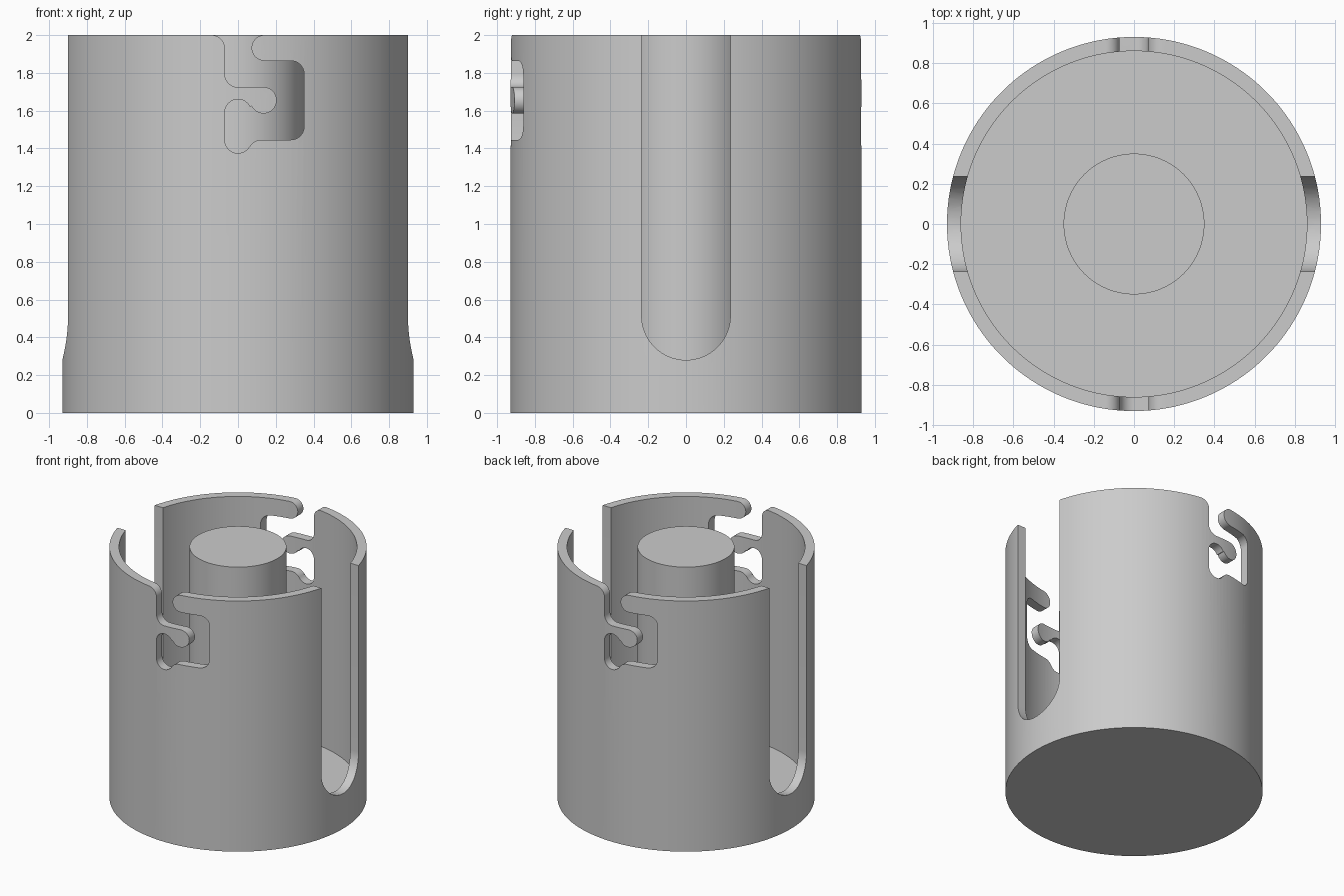
import bpy, bmesh
from math import pi, sin, cos, radians
from mathutils import Matrix, Vector

default = bpy.data.objects.get("Cube")
if default:
    bpy.data.objects.remove(default, do_unlink=True)

OUTER, INNER, POST = 0.93, 0.86, 0.35
HEIGHT, FLOOR = 2.0, 0.12
SEGMENTS = 180

grey = bpy.data.materials.new("light grey")
grey.use_nodes = True
colour = (0.6, 0.6, 0.6, 1)
grey.diffuse_color = colour
grey.node_tree.nodes["Principled BSDF"].inputs["Base Color"].default_value = colour


def finish(name, bm):
    bmesh.ops.recalc_face_normals(bm, faces=bm.faces)
    mesh = bpy.data.meshes.new(name)
    bm.to_mesh(mesh)
    bm.free()
    mesh.materials.append(grey)
    obj = bpy.data.objects.new(name, mesh)
    bpy.context.collection.objects.link(obj)
    return obj


def lathe(name, profile):
    """Spin an (r, z) profile about the z axis."""
    bm = bmesh.new()
    verts = [bm.verts.new((r, 0, z)) for r, z in profile]
    edges = [bm.edges.new(pair) for pair in zip(verts, verts[1:])]
    bmesh.ops.spin(bm, geom=verts + edges, cent=(0, 0, 0), axis=(0, 0, 1),
                   angle=2 * pi, steps=SEGMENTS, use_duplicate=False)
    bmesh.ops.remove_doubles(bm, verts=bm.verts, dist=1e-5)
    return finish(name, bm)


def arc(x, z, r, start, end, steps=14):
    """Points on an arc in the xz plane, angles in degrees."""
    angles = [radians(start + (end - start) * i / steps) for i in range(steps + 1)]
    return [(x + r * cos(a), z + r * sin(a)) for a in angles]


def prism(name, outline, near, far, turn):
    """Extrude an xz outline along y, then turn it about z."""
    bm = bmesh.new()
    face = bm.faces.new([bm.verts.new((x, near, z)) for x, z in outline])
    out = bmesh.ops.extrude_face_region(bm, geom=[face])
    moved = [v for v in out["geom"] if isinstance(v, bmesh.types.BMVert)]
    bmesh.ops.translate(bm, verts=moved, vec=Vector((0, far - near, 0)))
    bm.transform(Matrix.Rotation(turn, 4, "Z"))
    return finish(name, bm)


# Cup with a solid floor, and the central post standing on it
cup = lathe("cup_shell", [(0, 0), (OUTER, 0), (OUTER, HEIGHT), (INNER, HEIGHT),
                          (INNER, FLOOR), (0, FLOOR)])
post = lathe("center_post", [(POST, FLOOR), (POST, HEIGHT), (0, HEIGHT)])

# Round-bottomed side slot outline
w, top = 0.235, HEIGHT + 0.1
slot = [(w, top), (-w, top)] + arc(0, 0.28 + w, w, 180, 360, 32)

# Hooked locking slot outline: entry, tongue, lower pocket, outer channel, nose
r = 0.07
s_up, s_low = 26, -29  # tangent angles of the two S-bends
hook = [(-2 * r, top)]
hook += arc(-2 * r, HEIGHT - r, r, 90, 0)
hook += arc(0, 1.724 + r, r, 180, 270)
hook += arc(0.135, 1.655, r, 90, -180 + s_up, 24)
hook += arc(0, 1.59, r, s_up, 180, 20)
hook += arc(0, 1.445, r, 180, 360 + s_low, 20)
hook += arc(0.124, 1.376, r, 180 + s_low, 90)
hook += arc(0.35 - r, 1.446 + r, r, -90, 0)
hook += arc(0.35 - r, 1.864 - r, r, 0, 90)
hook += arc(2 * r, HEIGHT - 0.068, 0.068, 270, 90, 24)
hook += [(2 * r, top)]

# Cut each slot on both opposite sides
cutters = [prism("slot_cutter", slot, -1.2, -0.5, a) for a in (pi / 2, -pi / 2)]
cutters += [prism("hook_cutter", hook, -1.2, -0.6, a) for a in (0, pi)]
bpy.context.view_layer.objects.active = cup
for cutter in cutters:
    cutter.hide_render = True
    mod = cup.modifiers.new("cut", "BOOLEAN")
    mod.operation = "DIFFERENCE"
    mod.solver = "EXACT"
    mod.object = cutter
    bpy.ops.object.modifier_apply(modifier=mod.name)
    bpy.data.objects.remove(cutter, do_unlink=True)

# Smooth the round walls, keep the rims sharp
bpy.ops.object.select_all(action="DESELECT")
for obj in (cup, post):
    obj.select_set(True)
bpy.ops.object.shade_smooth_by_angle(angle=radians(25))
